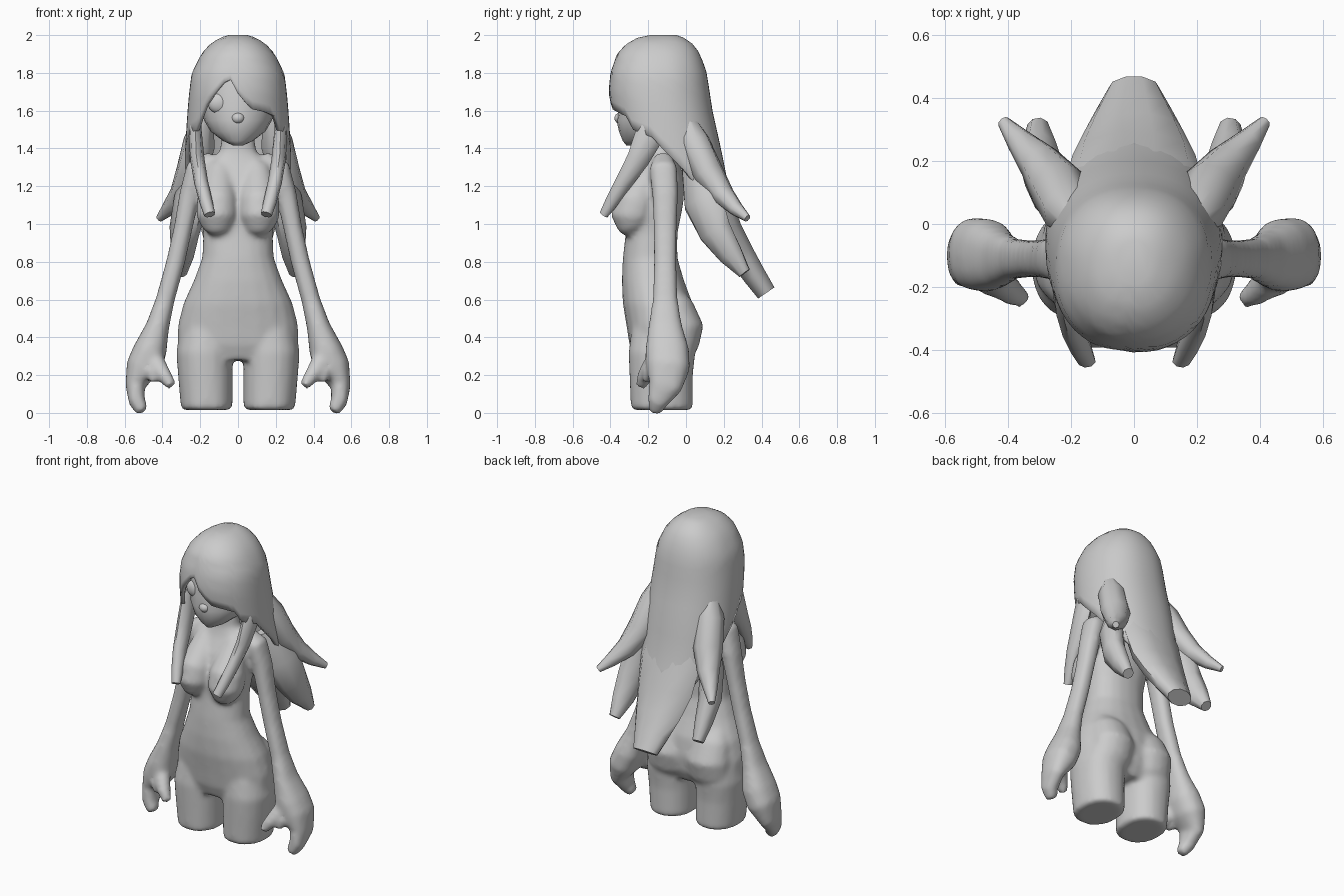
import bpy, bmesh, math
from mathutils import Vector

cube = bpy.data.objects.get("Cube")
if cube:
    bpy.data.objects.remove(cube)

grey = bpy.data.materials.new("plain_grey")
grey.use_nodes = True
grey.diffuse_color = (0.6, 0.6, 0.6, 1)
grey.node_tree.nodes["Principled BSDF"].inputs["Base Color"].default_value = (0.6, 0.6, 0.6, 1)


def finish(name, bm, angle=60):
    bmesh.ops.recalc_face_normals(bm, faces=bm.faces)
    mesh = bpy.data.meshes.new(name)
    bm.to_mesh(mesh)
    bm.free()
    mesh.materials.append(grey)
    obj = bpy.data.objects.new(name, mesh)
    bpy.context.collection.objects.link(obj)
    bpy.ops.object.select_all(action='DESELECT')
    obj.select_set(True)
    bpy.context.view_layer.objects.active = obj
    bpy.ops.object.shade_smooth_by_angle(angle=math.radians(angle))
    return obj


def loft(bm, rings, n, power=1.0):
    """Skin a closed shape over rings of (centre, half axis, half axis)."""
    def shape(v):
        return math.copysign(abs(v) ** power, v)
    loops = []
    for c, a, b in rings:
        loops.append([bm.verts.new(c + a * shape(math.cos(t)) + b * shape(math.sin(t)))
                      for t in (2 * math.pi * i / n for i in range(n))])
    for lo, hi in zip(loops, loops[1:]):
        for i in range(n):
            bm.faces.new((lo[i], lo[(i + 1) % n], hi[(i + 1) % n], hi[i]))
    bm.faces.new(loops[0])
    bm.faces.new(loops[-1])


def column(bm, levels, n=20, power=0.9):
    """Levels are (z, x centre, half width, front y, back y)."""
    loft(bm, [(Vector((x, (f + k) / 2, z)), Vector((w, 0, 0)), Vector((0, (k - f) / 2, 0)))
              for z, x, w, f, k in levels], n, power)


def strand(bm, points, wide, side=1, n=8, power=1.0):
    """Points are (x, y, z, half width, half thickness); wide is the width direction."""
    flip = Vector((side, 1, 1))
    path = [Vector(p[:3]) * flip for p in points]
    rings = []
    for i, p in enumerate(points):
        along = (path[min(i + 1, len(path) - 1)] - path[max(i - 1, 0)]).normalized()
        a = Vector(wide) * flip
        a = (a - along * a.dot(along)).normalized()
        rings.append((path[i], a * p[3], along.cross(a) * p[4]))
    loft(bm, rings, n, power)


def ball(bm, centre, size):
    made = bmesh.ops.create_uvsphere(bm, u_segments=20, v_segments=12, radius=1)["verts"]
    bmesh.ops.scale(bm, vec=size, verts=made)
    bmesh.ops.translate(bm, vec=centre, verts=made)


# Body: torso, legs, arms and hands fused into one skin
bm = bmesh.new()
column(bm, [(0.28, 0, .25, -.27, 0), (.36, 0, .322, -.3, .04), (.46, 0, .32, -.315, .05),
            (.58, 0, .29, -.335, .035), (.7, 0, .235, -.34, -.01), (.82, 0, .19, -.335, -.045),
            (.95, 0, .185, -.32, -.045), (1.1, 0, .2, -.31, -.015), (1.22, 0, .21, -.275, -.005),
            (1.32, 0, .185, -.22, -.03), (1.38, 0, .1, -.2, -.07), (1.5, 0, .08, -.2, -.08)])
for s in (1, -1):
    column(bm, [(.015, s * .165, .137, -.292, .037), (.2, s * .173, .145, -.3, .037),
                (.32, s * .177, .15, -.305, .05), (.43, s * .165, .14, -.29, .05),
                (.56, s * .14, .11, -.26, .02)])
    strand(bm, [(.13, -.1, .65, .09, .06), (.14, -.06, .56, .13, .1), (.145, -.03, .45, .145, .125),
                (.15, -.04, .37, .14, .11), (.16, -.07, .29, .12, .08)], (1, 0, 0), s, 16)
    # Chest slopes out from the collar to a rounded end
    strand(bm, [(.1, -.16, 1.3, .07, .06), (.105, -.22, 1.21, .09, .08),
                (.11, -.265, 1.12, .11, .115), (.112, -.285, 1.04, .11, .115),
                (.11, -.275, .98, .08, .085), (.11, -.26, .955, .04, .05)], (1, 0, 0), s, 16)
    strand(bm, [(.13, -.12, 1.34, .05, .05), (.22, -.12, 1.29, .075, .06),
                (.255, -.11, 1.16, .07, .055), (.29, -.11, .98, .062, .05),
                (.33, -.11, .8, .06, .05), (.385, -.11, .6, .067, .05),
                (.425, -.11, .46, .09, .062), (.465, -.1, .33, .117, .09),
                (.505, -.095, .24, .117, .09), (.545, -.11, .14, .09, .052),
                (.535, -.15, .06, .055, .045), (.505, -.165, .005, .035, .035)],
           (0, 1, 0), s, 16, .85)
    strand(bm, [(.46, -.14, .3, .055, .055), (.42, -.19, .24, .05, .05),
                (.385, -.22, .19, .043, .04), (.35, -.24, .14, .03, .03)], (0, 1, 0), s, 12)
    strand(bm, [(.47, -.15, .27, .04, .04), (.455, -.2, .21, .035, .035),
                (.45, -.21, .16, .02, .02)], (0, 1, 0), s, 12)
body = finish("body", bm, 50)
skin = body.modifiers.new("fuse", 'REMESH')
skin.mode = 'VOXEL'
skin.voxel_size = 0.014
skin.use_smooth_shade = True
soft = body.modifiers.new("soften", 'SMOOTH')
soft.factor = 0.5
soft.iterations = 12

# Head with a pointed chin, small nose and one visible eye
bm = bmesh.new()
column(bm, [(1.415, 0, .025, -.315, -.24), (1.44, 0, .08, -.335, -.16), (1.49, 0, .145, -.355, -.06),
            (1.55, 0, .18, -.368, .02), (1.62, 0, .2, -.355, .06), (1.75, 0, .2, -.35, .07),
            (1.88, 0, .15, -.3, .03)], 20, 1)
ball(bm, (0, -.347, 1.56), (.035, .032, .03))
finish("head", bm)
bm = bmesh.new()
ball(bm, (-.1, -.302, 1.64), (.06, .035, .055))
finish("eye", bm)

# Hair shell: (z, half width, front y, back y), and hem height against angle from the front
PROFILE = [(2.0, .05, -.19, -.05), (1.985, .1, -.26, -.01), (1.95, .15, -.32, .04),
           (1.9, .195, -.365, .075), (1.8, .245, -.4, .11), (1.7, .258, -.41, .125),
           (1.6, .267, -.395, .14), (1.4, .28, -.36, .185), (1.2, .285, -.33, .225), (.95, .26, -.3, .3)]
HEM = [(-180, 1.0), (-140, 1.0), (-105, 1.25), (-75, 1.46), (-52, 1.5), (-40, 1.62), (-25, 1.7),
       (-9, 1.78), (0, 1.69), (12, 1.61), (32, 1.59), (45, 1.57), (52, 1.5), (75, 1.46),
       (105, 1.25), (140, 1.0), (180, 1.0)]


def sample(table, v):
    for p, q in zip(table, table[1:]):
        if min(p[0], q[0]) <= v <= max(p[0], q[0]):
            t = (v - p[0]) / (q[0] - p[0])
            return [a + (b - a) * t for a, b in zip(p, q)][1:]
    return table[-1][1:]


bm = bmesh.new()
columns, rows = 48, 14
grid = []
for i in range(columns):
    deg = -180 + 360 * i / columns
    hem = sample(HEM, deg)[0]
    line = []
    for j in range(rows + 1):
        z = 2 - (2 - hem) * (j / rows) ** 1.6
        w, front, back = sample(PROFILE, z)
        a = math.radians(deg)
        sx = math.copysign(abs(math.sin(a)) ** .9, a)
        cy = math.copysign(abs(math.cos(a)) ** .9, math.cos(a))
        line.append(bm.verts.new((w * sx, (front + back) / 2 - cy * (back - front) / 2, z)))
    grid.append(line)
for i in range(columns):
    for j in range(rows):
        nxt = grid[(i + 1) % columns]
        bm.faces.new((grid[i][j], grid[i][j + 1], nxt[j + 1], nxt[j]))
bm.faces.new([line[0] for line in grid])
hair = finish("hair_cap", bm)
thick = hair.modifiers.new("thickness", 'SOLIDIFY')
thick.thickness = 0.025
thick.offset = -1

# Hair locks on both sides
for s, word in ((1, "left"), (-1, "right")):
    bm = bmesh.new()
    strand(bm, [(.21, -.15, 1.62, .04, .02), (.228, -.18, 1.5, .08, .035),
                (.215, -.255, 1.34, .06, .038), (.195, -.33, 1.22, .047, .037),
                (.17, -.39, 1.12, .038, .035), (.15, -.435, 1.05, .025, .03)], (0, 1, .3), s)
    finish(word + "_front_lock", bm)
    bm = bmesh.new()
    strand(bm, [(.17, -.02, 1.6, .04, .04), (.205, .04, 1.43, .085, .09),
                (.245, .12, 1.27, .09, .08), (.3, .195, 1.155, .068, .06),
                (.365, .265, 1.08, .042, .04), (.415, .325, 1.03, .02, .02)], (1, -.6, 0), s)
    finish(word + "_flying_lock", bm)
    bm = bmesh.new()
    strand(bm, [(.19, .05, 1.32, .09, .05), (.25, .09, 1.12, .12, .075),
                (.285, .155, .96, .1, .07), (.295, .235, .84, .075, .055),
                (.305, .31, .74, .035, .035)], (.5, .8, .3), s)
    finish(word + "_lower_lock", bm)

# Broad lock down the back
bm = bmesh.new()
strand(bm, [(0, .1, 1.36, .16, .05), (0, .165, 1.14, .21, .075), (0, .22, .97, .195, .08),
            (0, .29, .84, .16, .075), (0, .36, .73, .122, .065), (0, .425, .635, .085, .055)],
       (1, 0, 0), 1, 10)
finish("back_lock", bm)
